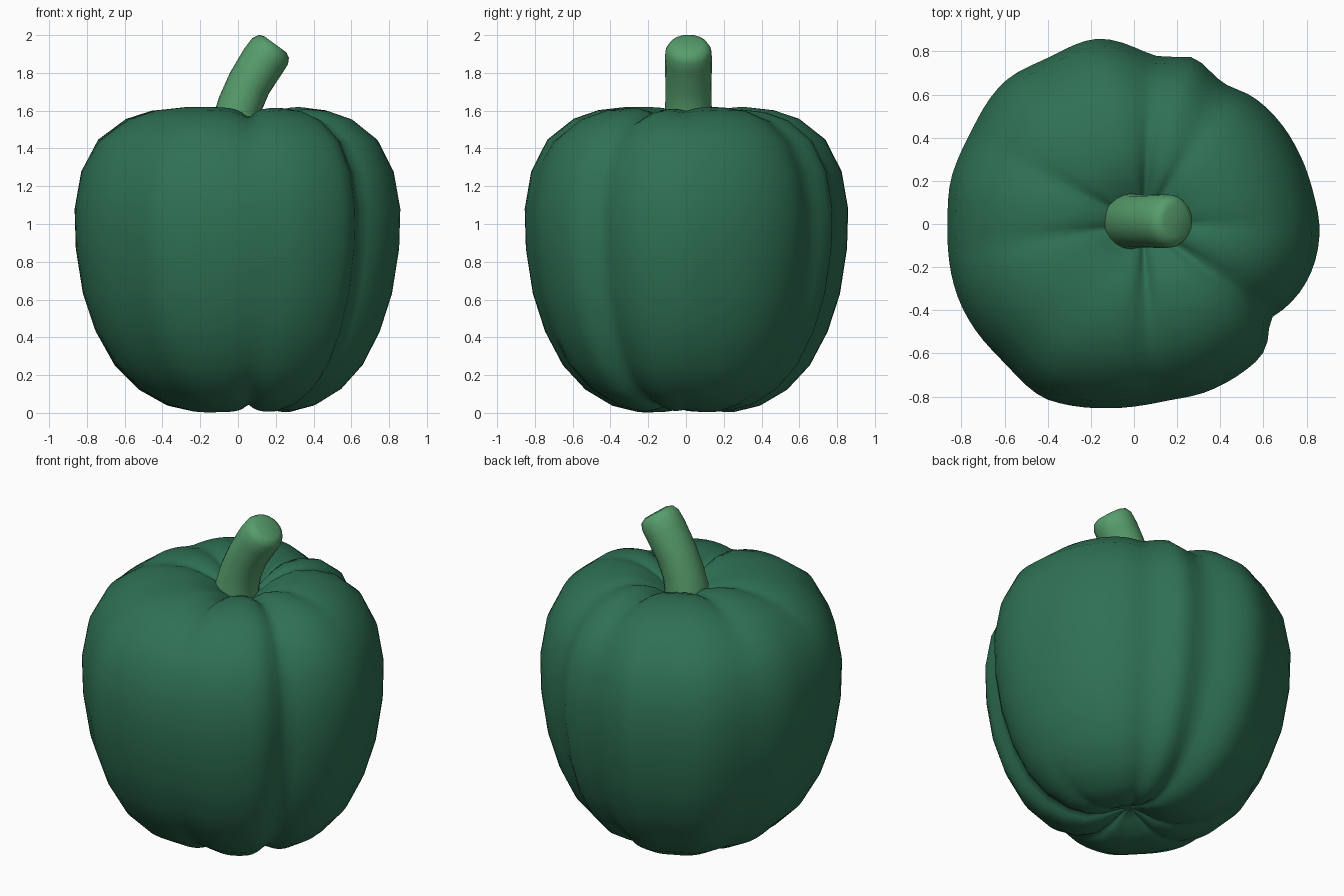
import bpy, math
from mathutils import Vector

if "Cube" in bpy.data.objects:
    bpy.data.objects.remove(bpy.data.objects["Cube"])

TAU = 2 * math.pi


def material(name, rgb):
    m = bpy.data.materials.new(name)
    m.diffuse_color = (*rgb, 1)
    m.use_nodes = True
    m.node_tree.nodes["Principled BSDF"].inputs["Base Color"].default_value = m.diffuse_color
    return m


def loft(name, rings, mat):
    """Skin a list of closed rings and cap both ends with a fan."""
    n = len(rings[0])
    verts = [v for r in rings for v in r]
    faces = []
    for i in range(len(rings) - 1):
        for j in range(n):
            k = (j + 1) % n
            faces.append((i * n + j, i * n + k, (i + 1) * n + k, (i + 1) * n + j))
    for ring, base, flip in ((rings[0], 0, True), (rings[-1], (len(rings) - 1) * n, False)):
        c = len(verts)
        verts.append(sum((Vector(v) for v in ring), Vector()) / n)
        for j in range(n):
            a, b = base + j, base + (j + 1) % n
            faces.append((b, a, c) if flip else (a, b, c))
    me = bpy.data.meshes.new(name)
    me.from_pydata(verts, [], faces)
    me.materials.append(mat)
    me.polygons.foreach_set("use_smooth", [True] * len(me.polygons))
    ob = bpy.data.objects.new(name, me)
    bpy.context.collection.objects.link(ob)
    return ob


# Widest outline of the fruit seen from above, anticlockwise
OUTLINE = [(0.86, -0.02), (0.83, 0.15), (0.77, 0.32), (0.67, 0.48), (0.55, 0.59), (0.42, 0.65),
           (0.34, 0.72), (0.28, 0.77), (0.2, 0.775), (0.1, 0.78), (0, 0.82), (-0.1, 0.853),
           (-0.2, 0.855), (-0.4, 0.77), (-0.6, 0.66), (-0.76, 0.42), (-0.85, 0.2), (-0.865, 0),
           (-0.82, -0.33), (-0.75, -0.47), (-0.6, -0.645), (-0.43, -0.8), (-0.3, -0.84),
           (-0.08, -0.853), (0.15, -0.82), (0.33, -0.78), (0.5, -0.69), (0.59, -0.61),
           (0.62, -0.54), (0.635, -0.44), (0.7, -0.39), (0.78, -0.3), (0.84, -0.17)]
POLAR = sorted((math.atan2(y, x) % TAU, math.hypot(x, y)) for x, y in OUTLINE)
POLAR = [(a - TAU, r) for a, r in POLAR[-2:]] + POLAR + [(a + TAU, r) for a, r in POLAR[:2]]


def outline_radius(a):
    for i in range(1, len(POLAR) - 2):
        (a0, r0), (a1, r1), (a2, r2), (a3, r3) = POLAR[i - 1:i + 3]
        if a1 <= a <= a2:
            h = a2 - a1
            t = (a - a1) / h
            m1, m2 = (r2 - r0) / (a2 - a0) * h, (r3 - r1) / (a3 - a1) * h
            return ((2*t**3 - 3*t*t + 1) * r1 + (t**3 - 2*t*t + t) * m1
                    + (3*t*t - 2*t**3) * r2 + (t**3 - t*t) * m2)
    return 0.86


# Height profile: share of the outline radius, z
PROFILE = [(0.04, 0.085), (0.1, 0.06), (0.18, 0.025), (0.31, 0.003), (0.46, 0.035), (0.625, 0.12),
           (0.765, 0.25), (0.875, 0.43), (0.95, 0.63), (0.993, 0.87), (1, 1.08), (0.96, 1.28),
           (0.86, 1.45), (0.70, 1.56), (0.55, 1.605), (0.4, 1.62), (0.3, 1.605), (0.2, 1.57),
           (0.12, 1.52), (0.05, 1.48)]
# Creases between the lobes: angle in degrees, depth
CREASES = [(83, 0.085), (276, 0.085), (-32, 0.09), (55, 0.04), (0, 0.03), (152, 0.045), (188, 0.04)]


def crease(a):
    g = 0
    for deg, depth in CREASES:
        d = (a - math.radians(deg) + math.pi) % TAU - math.pi
        g += depth * math.exp(-math.hypot(d, 0.03) / 0.13)
    return g


N = 96
rings = []
for s, z in PROFILE:
    ring = []
    top = z > 0.8
    fade = max(0, 1 - s) ** 0.7 * min(1, s / 0.25)
    round_off = min(1, s / 0.5)           # outline turns circular near the middle
    off = 0.04 * max(0, 1 - s * 1.1)      # pit sits slightly off centre
    for j in range(N):
        a = TAU * j / N
        r = s * (0.84 + (outline_radius(a) - 0.84) * round_off)
        g = crease(a) * fade
        r *= 1 - g * 0.5
        zz = z - g * 1.2 if top else z + g * 0.8
        ring.append(Vector((r * math.cos(a) + off, r * math.sin(a), zz)))
    rings.append(ring)
loft("pepper_body", rings, material("dark green skin", (0.028, 0.165, 0.088)))

# Stem: bent tube with a softened cut end (x, z, radius)
PATH = [(-0.035, 1.42, 0.14), (-0.01, 1.55, 0.128), (0.01, 1.63, 0.123), (0.06, 1.745, 0.122),
        (0.135, 1.865, 0.125), (0.17, 1.915, 0.122), (0.19, 1.94, 0.105), (0.198, 1.951, 0.075)]
rings = []
for i, (x, z, r) in enumerate(PATH):
    p, q = PATH[max(i - 1, 0)], PATH[min(i + 1, len(PATH) - 1)]
    t = Vector((q[0] - p[0], 0, q[1] - p[1])).normalized()
    side = Vector((t.z, 0, -t.x))
    rings.append([Vector((x, 0.013, z)) + side * (r * 0.96 * math.cos(TAU * j / 20))
                  + Vector((0, r * math.sin(TAU * j / 20), 0)) for j in range(20)])
loft("stem", rings, material("light green stem", (0.095, 0.34, 0.15)))
